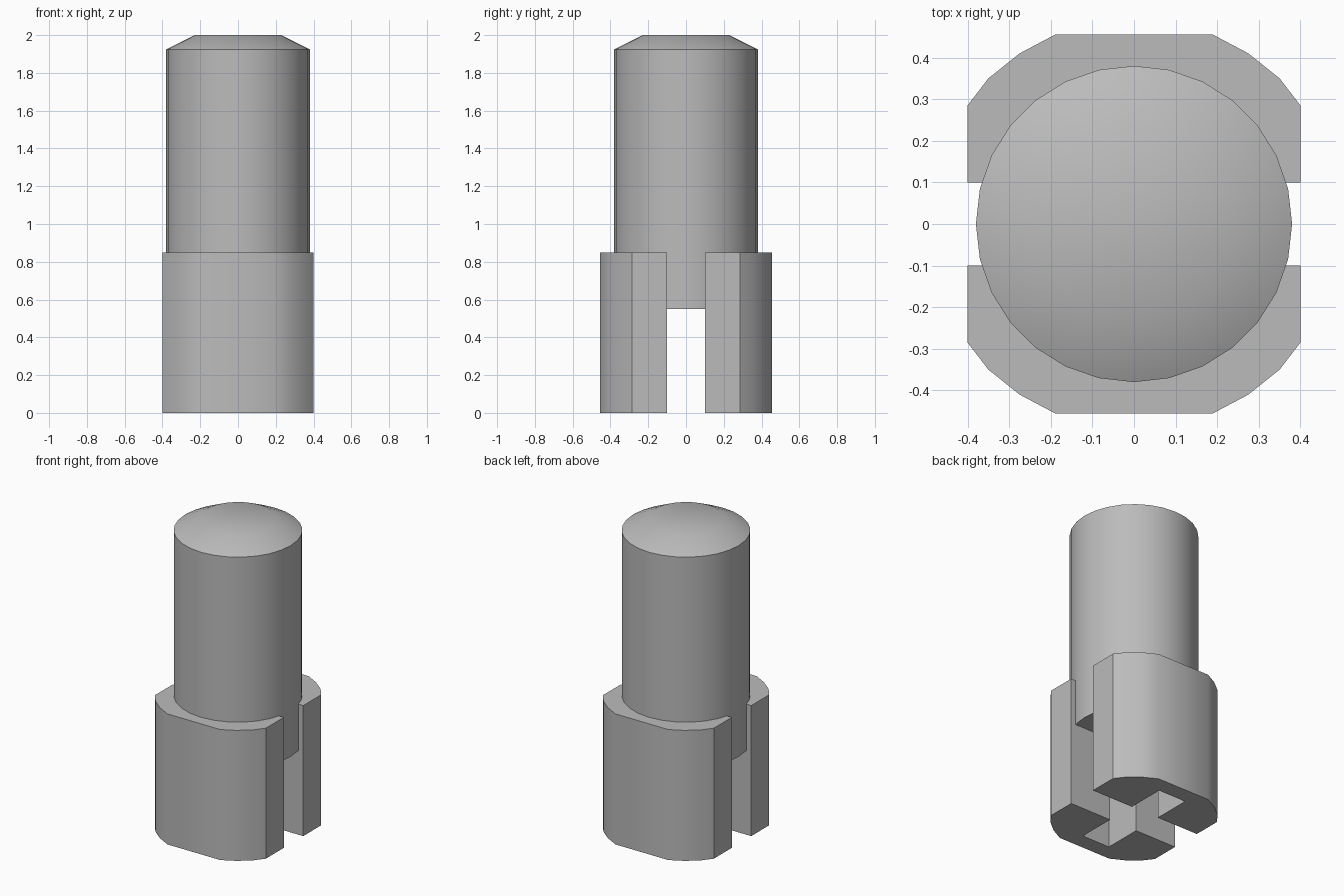
import bpy, bmesh, math

cube = bpy.data.objects.get("Cube")
if cube:
    bpy.data.objects.remove(cube, do_unlink=True)

grey = bpy.data.materials.new("plain_grey")
grey.use_nodes = True
grey.diffuse_color = (0.5, 0.5, 0.5, 1)
grey.node_tree.nodes["Principled BSDF"].inputs["Base Color"].default_value = (0.5, 0.5, 0.5, 1)


def finish(bm, name):
    bmesh.ops.recalc_face_normals(bm, faces=bm.faces)
    mesh = bpy.data.meshes.new(name)
    bm.to_mesh(mesh)
    bm.free()
    mesh.materials.append(grey)
    obj = bpy.data.objects.new(name, mesh)
    bpy.context.collection.objects.link(obj)
    bpy.ops.object.select_all(action='DESELECT')
    obj.select_set(True)
    bpy.context.view_layer.objects.active = obj
    bpy.ops.object.shade_smooth_by_angle(angle=math.radians(30))


# Round pin with a shallow domed top
SIDES = 28
bm = bmesh.new()
rings = []
for radius, z in ((0.38, 0.55), (0.38, 1.925), (0.23, 2.0)):
    ring = []
    for i in range(SIDES):
        a = math.tau * i / SIDES
        ring.append(bm.verts.new((radius * math.cos(a), radius * math.sin(a), z)))
    rings.append(ring)
for low, high in zip(rings, rings[1:]):
    for i in range(SIDES):
        j = (i + 1) % SIDES
        bm.faces.new((low[i], low[j], high[j], high[i]))
bm.faces.new(rings[0])
bm.faces.new(rings[-1])
finish(bm, "pin")

# Two jaws around the pin, parted by a through slot and notched inside
half = [(0.1, 0.35), (0.1, 0.1), (0.4, 0.1), (0.4, 0.285),
        (0.35, 0.35), (0.275, 0.41), (0.19, 0.455)]
outline = half + [(-x, y) for x, y in reversed(half)]
for name, side in (("front_jaw", -1), ("back_jaw", 1)):
    bm = bmesh.new()
    base = bm.faces.new([bm.verts.new((x, y * side, 0)) for x, y in outline])
    top = bmesh.ops.extrude_face_region(bm, geom=[base])["geom"]
    moved = [v for v in top if isinstance(v, bmesh.types.BMVert)]
    bmesh.ops.translate(bm, verts=moved, vec=(0, 0, 0.85))
    # The extrusion may drop the base face, so close it again
    if not any(all(v.co.z < 0.01 for v in f.verts) for f in bm.faces):
        bmesh.ops.holes_fill(bm, edges=bm.edges)
    finish(bm, name)
